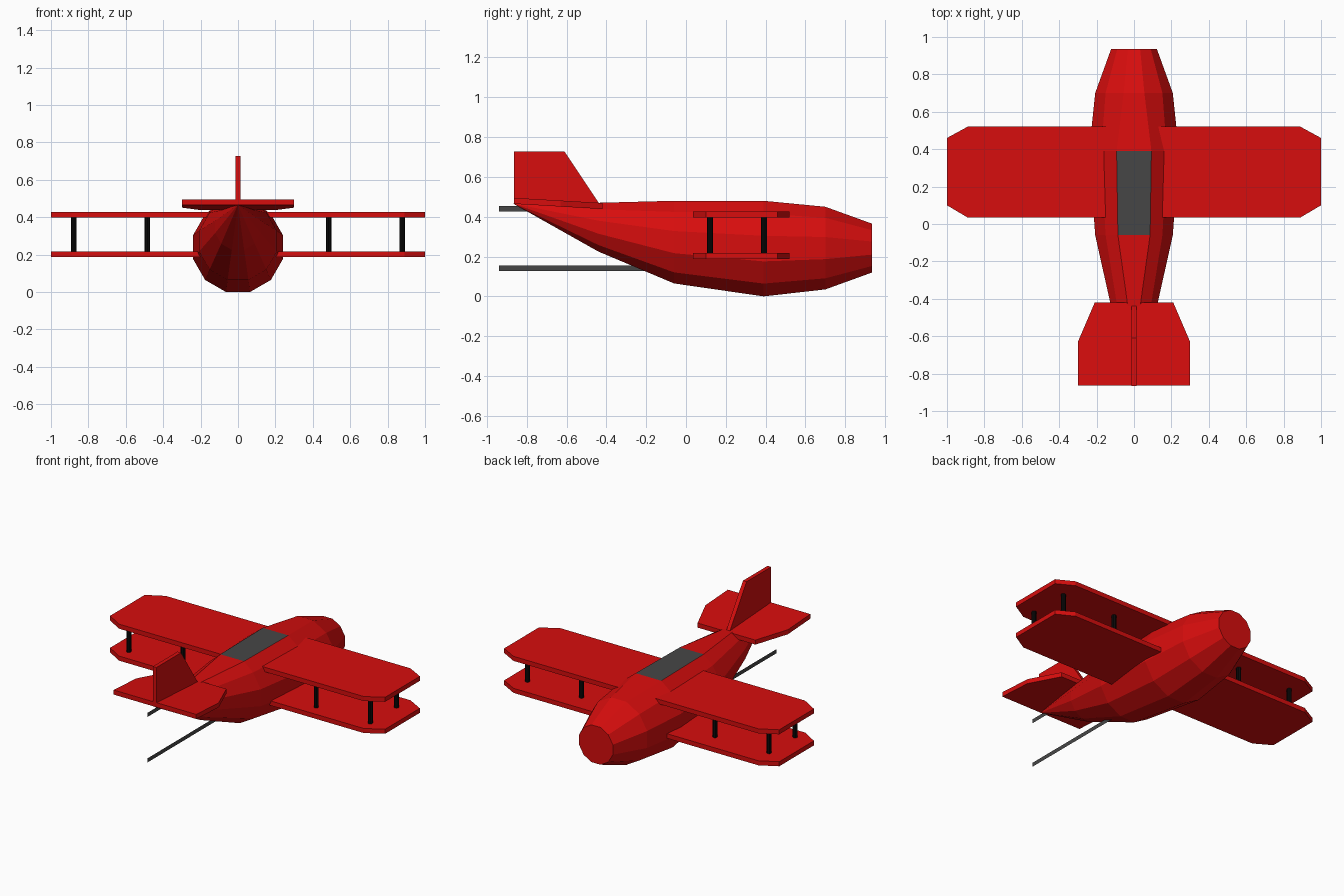
import bpy, bmesh, math

if "Cube" in bpy.data.objects:
    bpy.data.objects.remove(bpy.data.objects["Cube"])


def material(name, rgb):
    m = bpy.data.materials.new(name)
    m.diffuse_color = (*rgb, 1)
    m.use_nodes = True
    m.node_tree.nodes["Principled BSDF"].inputs["Base Color"].default_value = m.diffuse_color
    return m


RED = material("red paint", (0.68, 0.004, 0.004))
GREY = material("dark grey", (0.062, 0.062, 0.062))
BLACK = material("black", (0.003, 0.003, 0.003))


def finish(name, bm, *mats):
    bmesh.ops.recalc_face_normals(bm, faces=bm.faces)
    me = bpy.data.meshes.new(name)
    bm.to_mesh(me)
    bm.free()
    for m in mats:
        me.materials.append(m)
    ob = bpy.data.objects.new(name, me)
    bpy.context.collection.objects.link(ob)
    return ob


def slab(name, outline, offset, mat):
    """Extrude a flat outline of 3D points by an offset vector."""
    bm = bmesh.new()
    face = bm.faces.new([bm.verts.new(p) for p in outline])
    new = bmesh.ops.extrude_face_region(bm, geom=[face])["geom"]
    verts = [v for v in new if isinstance(v, bmesh.types.BMVert)]
    bmesh.ops.translate(bm, verts=verts, vec=offset)
    # extrude_face_region removes nothing when the source face is a lone face
    return finish(name, bm, mat)


def mirror_x(ob):
    ob.modifiers.new("mirror", "MIRROR").use_axis[0] = True


# Fuselage: 12-sided rings (y, bottom z, top z) running to a point at the tail
SIDES = 12
rings = [(0.935, 0.12, 0.365), (0.70, 0.035, 0.45), (0.39, 0.0, 0.48),
         (-0.06, 0.065, 0.48), (-0.44, 0.225, 0.47)]
bm = bmesh.new()
loops = []
for i, (y, low, high) in enumerate(rings):
    r = (high - low) / 2 / math.cos(math.pi / SIDES)
    loop = []
    for k in range(SIDES):
        a = 2 * math.pi * (k + 0.5) / SIDES
        x, z = r * math.sin(a), (low + high) / 2 + r * math.cos(a)
        if i in (2, 3) and k in (0, SIDES - 1):   # wider top at the cockpit
            x = math.copysign(0.093 if i == 2 else 0.086, x)
        loop.append(bm.verts.new((x, y, z)))
    loops.append(loop)
bm.faces.new(loops[0])
tip = bm.verts.new((0, -0.87, 0.467))
for k in range(SIDES):
    n = (k + 1) % SIDES
    for i, (a, b) in enumerate(zip(loops, loops[1:])):
        f = bm.faces.new((a[k], a[n], b[n], b[k]))
        if i == 2 and k == SIDES - 1:             # cockpit opening
            f.material_index = 1
    bm.faces.new((loops[-1][k], loops[-1][n], tip))
finish("fuselage", bm, RED, GREY)

# Wings with clipped tips
for name, z in (("lower_wings", 0.187), ("upper_wings", 0.397)):
    plan = [(0.1, 0.035), (0.89, 0.035), (1.0, 0.10), (1.0, 0.46), (0.89, 0.52), (0.1, 0.52)]
    mirror_x(slab(name, [(x, y, z) for x, y in plan], (0, 0, 0.03), RED))

# Wing struts
bm = bmesh.new()
for x in (0.485, 0.878):
    for y in (0.12, 0.392):
        made = bmesh.ops.create_cone(bm, cap_ends=True, segments=8, radius1=0.015,
                                     radius2=0.015, depth=0.2)
        bmesh.ops.translate(bm, verts=made["verts"], vec=(x, y, 0.307))
mirror_x(finish("wing_struts", bm, BLACK))

# Tailplane, rising slightly to the rear
plan = [(-0.21, -0.42), (-0.30, -0.63), (-0.30, -0.863),
        (0.30, -0.863), (0.30, -0.63), (0.21, -0.42)]
slab("tailplane", [(x, y, 0.439 - (y + 0.42) * 0.058) for x, y in plan], (0, 0, 0.03), RED)

# Tail fin
side = [(-0.865, 0.47), (-0.865, 0.727), (-0.61, 0.727), (-0.435, 0.465)]
slab("tail_fin", [(-0.013, y, z) for y, z in side], (0.026, 0, 0), RED)

# Two paper-thin strips on the centre line, trailing behind the body
for name, z in (("lower_tail_strip", 0.128), ("upper_tail_strip", 0.427)):
    bm = bmesh.new()
    bm.faces.new([bm.verts.new((0, y, h)) for y, h in
                  ((-0.94, z), (0.0, z), (0.0, z + 0.027), (-0.94, z + 0.027))])
    finish(name, bm, GREY)
